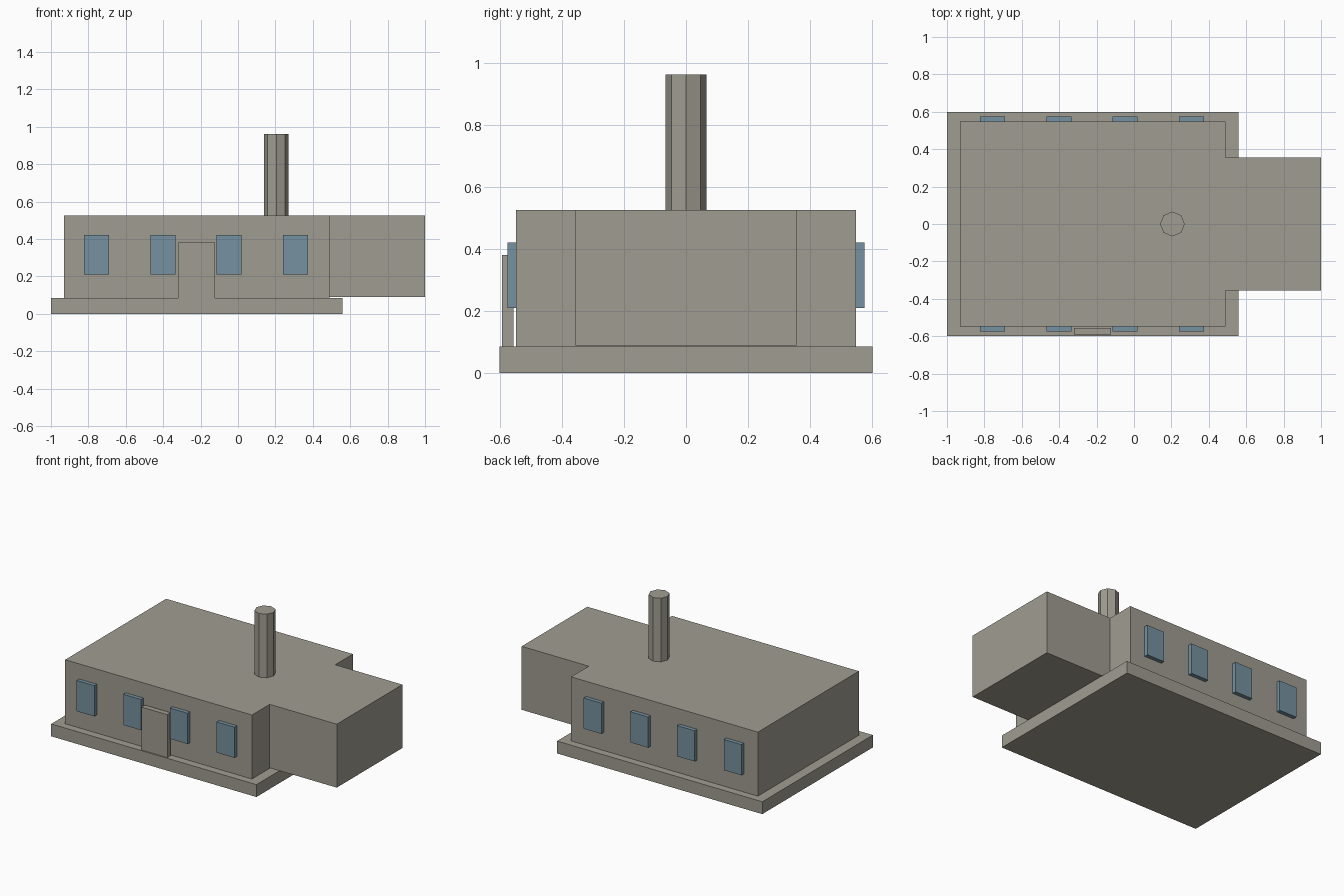
import bpy

# Remove the default cube
cube = bpy.data.objects.get("Cube")
if cube:
    bpy.data.objects.remove(cube, do_unlink=True)


def make_material(name, rgb):
    mat = bpy.data.materials.new(name)
    mat.use_nodes = True
    colour = (*rgb, 1.0)
    mat.diffuse_color = colour
    mat.node_tree.nodes["Principled BSDF"].inputs["Base Color"].default_value = colour
    return mat


concrete = make_material("warm grey concrete", (0.35, 0.335, 0.285))
glass = make_material("blue grey glass", (0.18, 0.285, 0.35))


def box(name, x, y, z, mat):
    """Box given by its (min, max) extent on each axis."""
    spans = (x, y, z)
    bpy.ops.mesh.primitive_cube_add(size=1, location=[(a + b) / 2 for a, b in spans])
    ob = bpy.context.object
    ob.name = name
    ob.scale = [b - a for a, b in spans]
    bpy.ops.object.transform_apply(location=False, rotation=False, scale=True)
    ob.data.materials.append(mat)
    return ob


WALL_Y = 0.548
ROOF_Z = 0.525
FLOOR_Z = 0.085

# Foundation slab, main hall and side annex
box("foundation", (-1, 0.56), (-0.6, 0.6), (0, FLOOR_Z), concrete)
box("main_hall", (-0.93, 0.49), (-WALL_Y, WALL_Y), (FLOOR_Z, ROOF_Z), concrete)
box("annex", (0.49, 1), (-0.356, 0.356), (0.089, ROOF_Z), concrete)

# Door slab standing just in front of the wall
box("front_door", (-0.32, -0.122), (-0.592, -0.556), (FLOOR_Z, 0.38), concrete)

# Four windows on each long wall
for side, sign in (("front", -1), ("back", 1)):
    for i in range(4):
        x = -0.757 + 0.355 * i
        y = sorted((sign * (WALL_Y - 0.02), sign * (WALL_Y + 0.027)))
        box(f"{side}_window_{i + 1}", (x - 0.067, x + 0.067), y, (0.21, 0.421), glass)

# Octagonal chimney
CHIMNEY_TOP = 0.962
bpy.ops.mesh.primitive_cylinder_add(
    vertices=8, radius=0.066, depth=CHIMNEY_TOP - ROOF_Z,
    location=(0.205, 0, (CHIMNEY_TOP + ROOF_Z) / 2))
chimney = bpy.context.object
chimney.name = "chimney"
chimney.data.materials.append(concrete)
